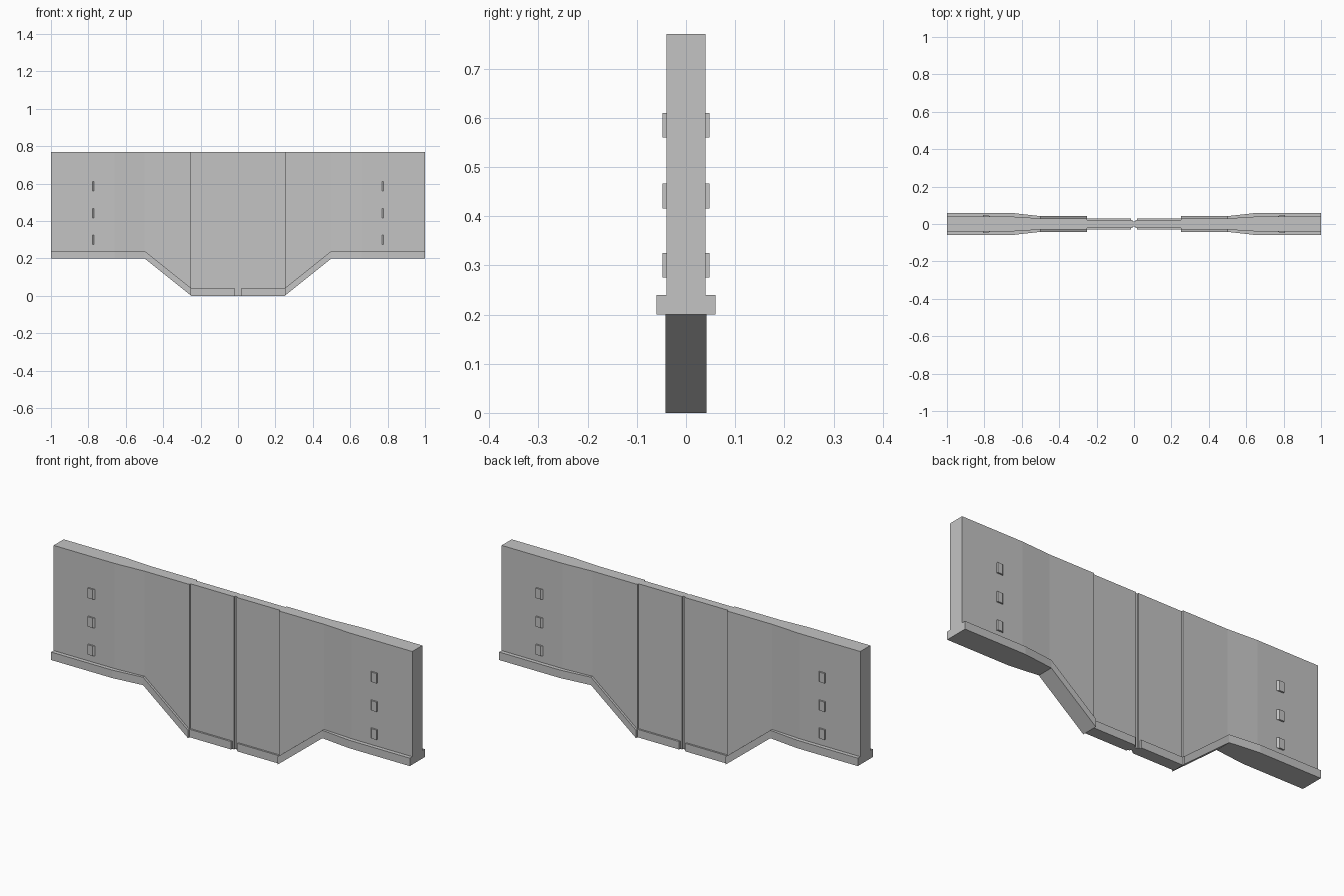
import bpy
import bmesh

cube = bpy.data.objects.get("Cube")
if cube:
    bpy.data.objects.remove(cube, do_unlink=True)

grey = bpy.data.materials.new("plain grey")
grey.use_nodes = True
colour = (0.55, 0.55, 0.55, 1)
grey.diffuse_color = colour
grey.node_tree.nodes["Principled BSDF"].inputs["Base Color"].default_value = colour

TOP = 0.77
LIP = 0.04


def loft(name, stations):
    """Closed slab through stations of (x, half thickness, bottom, top)."""
    bm = bmesh.new()
    rings = []
    for x, h, low, high in stations:
        corners = ((-h, low), (h, low), (h, high), (-h, high))
        rings.append([bm.verts.new((x, y, z)) for y, z in corners])
    for a, b in zip(rings, rings[1:]):
        for i in range(4):
            j = (i + 1) % 4
            bm.faces.new((a[i], a[j], b[j], b[i]))
    bm.faces.new(rings[0])
    bm.faces.new(rings[-1])
    bmesh.ops.recalc_face_normals(bm, faces=bm.faces)
    mesh = bpy.data.meshes.new(name)
    bm.to_mesh(mesh)
    bm.free()
    mesh.materials.append(grey)
    obj = bpy.data.objects.new(name, mesh)
    bpy.context.collection.objects.link(obj)
    return obj


# Outline along one half: x, lower edge, wall half thickness, lip half thickness
wing = [(0.25, 0, 0.03, 0.042), (0.5, 0.2, 0.03, 0.042),
        (0.66, 0.2, 0.04, 0.06), (1.0, 0.2, 0.04, 0.06)]

for side, s in (("left", 1), ("right", -1)):
    # Outer wing and the lip along its lower edge
    loft(side + "_wing", [(s * x, w, z + LIP, TOP) for x, z, w, l in wing])
    loft(side + "_wing_lip", [(s * x, l, z, z + LIP) for x, z, w, l in wing])

    # Thin middle panel and its lip
    loft(side + "_middle_panel", [(s * x, 0.021, 0, TOP) for x in (0.007, 0.25)])
    loft(side + "_middle_lip", [(s * x, 0.03, 0, LIP) for x in (0.017, 0.25)])

    # Small raised blocks, chamfered on the inner side, through both faces
    for i, z in enumerate((0.3, 0.441, 0.585)):
        block = [(0.769, 0.04), (0.779, 0.048), (0.806, 0.048)]
        loft(f"{side}_block_{i + 1}",
             [(s * x, h, z - 0.025, z + 0.025) for x, h in block])

# Recessed strip between the two middle panels
loft("centre_groove", [(x, 0.014, 0, TOP) for x in (-0.007, 0.007)])
